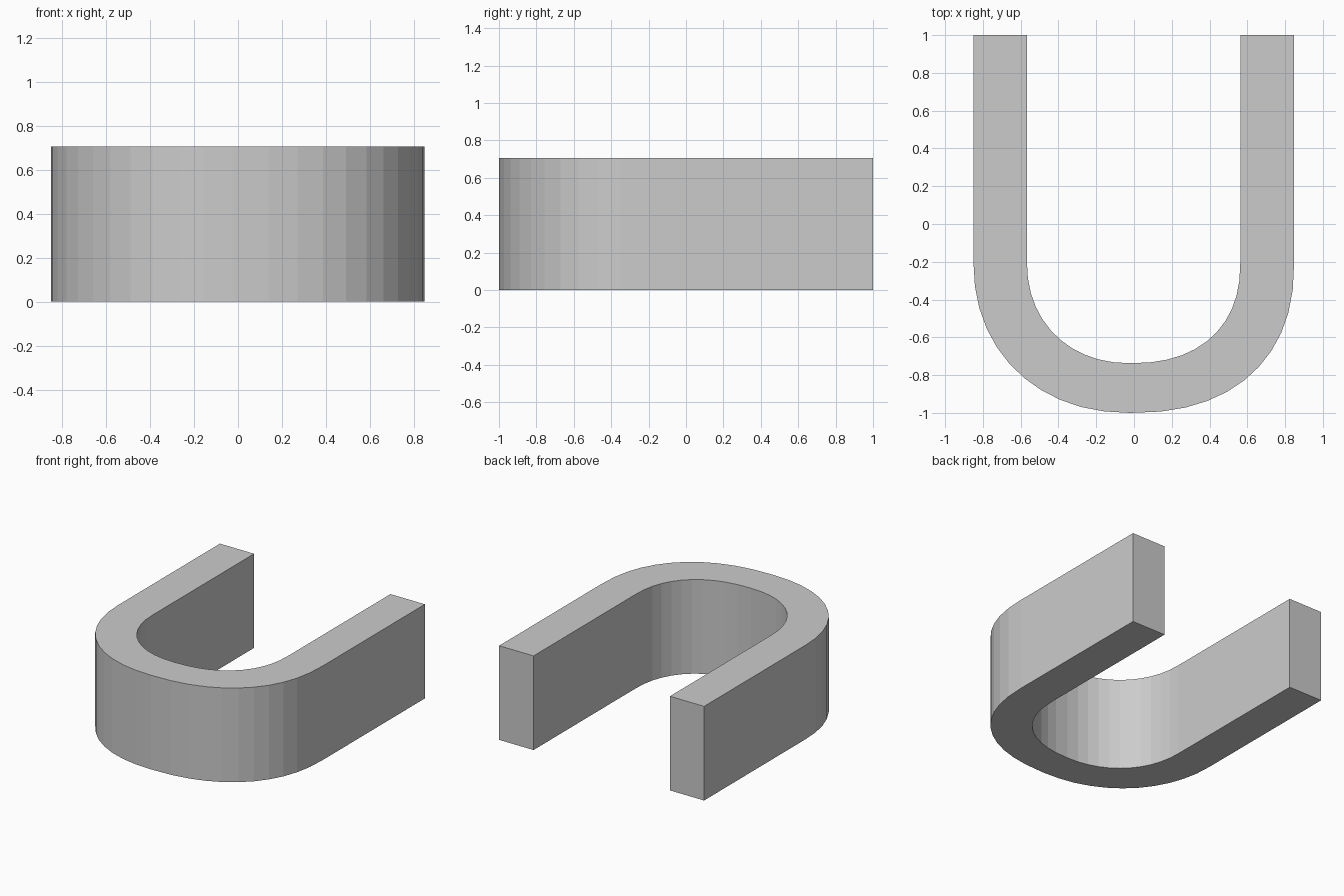
import bpy, bmesh
from math import sin, cos, pi

if "Cube" in bpy.data.objects:
    bpy.data.objects.remove(bpy.data.objects["Cube"])

HEIGHT = 0.705
STRAIGHT_Y = -0.2   # where the straight arms meet the bend
LOW_X = -0.02       # lowest point of the bend, slightly off centre
STEPS = 11


def quarter(side_x, low_y, power):
    """Slightly squared quarter bend, from the arm down to the lowest point."""
    pts = []
    for i in range(STEPS + 1):
        a = i / STEPS * pi / 2
        u, v = max(cos(a), 0) ** (2 / power), sin(a) ** (2 / power)
        pts.append((LOW_X + (side_x - LOW_X) * u,
                    STRAIGHT_Y + (low_y - STRAIGHT_Y) * v))
    return pts


def u_line(left, right, low_y):
    """Open U line running from the left arm tip to the right arm tip."""
    bend = quarter(left, low_y, 2.15) + quarter(right, low_y, 2.32)[-2::-1]
    return [(left, 1.0)] + bend + [(right, 1.0)]


# U-shaped bar: outer and inner outlines closed into one profile
outline = u_line(-0.85, 0.848, -1.0) + u_line(-0.567, 0.563, -0.737)[::-1]
bm = bmesh.new()
base = bm.faces.new([bm.verts.new((x, y, 0)) for x, y in outline])

# Raise the profile to full height
raised = bmesh.ops.extrude_face_region(bm, geom=[base], use_keep_orig=True)
top = [g for g in raised["geom"] if isinstance(g, bmesh.types.BMVert)]
bmesh.ops.translate(bm, verts=top, vec=(0, 0, HEIGHT))
bmesh.ops.recalc_face_normals(bm, faces=bm.faces)

mesh = bpy.data.meshes.new("u_shaped_bar")
bm.to_mesh(mesh)
bm.free()
bar = bpy.data.objects.new("u_shaped_bar", mesh)
bpy.context.collection.objects.link(bar)
